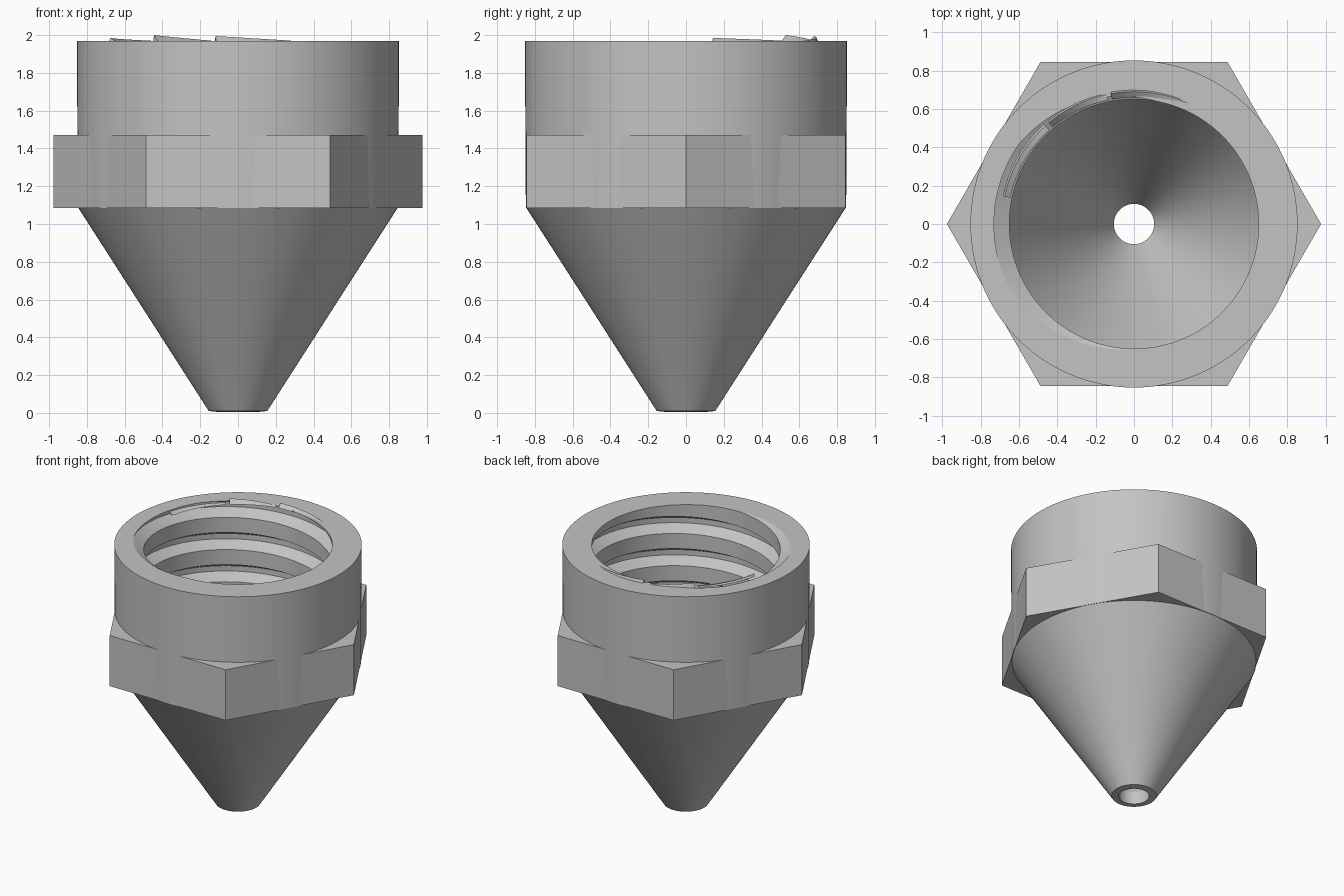
import bpy, bmesh, math
from math import cos, sin, pi, radians

cube = bpy.data.objects.get("Cube")
if cube:
    bpy.data.objects.remove(cube, do_unlink=True)

metal = bpy.data.materials.new("brushed grey metal")
metal.use_nodes = True
GREY = (0.55, 0.55, 0.55, 1)
metal.diffuse_color = GREY
metal.node_tree.nodes["Principled BSDF"].inputs["Base Color"].default_value = GREY

SEGMENTS = 144
TOP, THREAD_BASE = 1.97, 1.08
CREST, ROOT, PITCH = 0.65, 0.73, 0.245
ROOT_HALF, GROOVE_HALF = 0.02, 0.065
ROOT_ANGLE = radians(175)      # where the groove runs out through the rim


def revolve(name, column, start=0.0, end=2 * pi, steps=SEGMENTS):
    """Sweep a closed (radius, z) section, which may change with the angle."""
    bm = bmesh.new()
    rings = []
    for i in range(steps + 1):
        a = start + (end - start) * i / steps
        rings.append([bm.verts.new((r * cos(a), r * sin(a), z)) for r, z in column(a)])
    n = len(rings[0])
    for left, right in zip(rings, rings[1:]):
        for j in range(n):
            k = (j + 1) % n
            bm.faces.new((left[j], right[j], right[k], left[k]))
    if end - start < 2 * pi - 0.01:
        bm.faces.new(rings[0])
        bm.faces.new(rings[-1])
    bmesh.ops.remove_doubles(bm, verts=bm.verts, dist=0.0001)
    bmesh.ops.dissolve_degenerate(bm, edges=bm.edges, dist=0.0001)
    bmesh.ops.recalc_face_normals(bm, faces=bm.faces)
    mesh = bpy.data.meshes.new(name)
    bm.to_mesh(mesh)
    bm.free()
    obj = bpy.data.objects.new(name, mesh)
    bpy.context.collection.objects.link(obj)
    mesh.materials.append(metal)
    bpy.ops.object.select_all(action="DESELECT")
    obj.select_set(True)
    bpy.context.view_layer.objects.active = obj
    bpy.ops.object.shade_smooth_by_angle(angle=radians(25))
    return obj


def thread_radius(z, centre):
    """Trapezoidal thread section around the groove centre height."""
    d = abs((z - centre + PITCH / 2) % PITCH - PITCH / 2)
    t = (d - ROOT_HALF) / (GROOVE_HALF - ROOT_HALF)
    return ROOT + (CREST - ROOT) * min(1, max(0, t))


def body_section(a):
    # Internal helix, clipped between its base and the rim
    centre = TOP + PITCH * (a - ROOT_ANGLE) / (2 * pi)
    heights = [centre + k * PITCH + off for k in range(-6, 3)
               for off in (-GROOVE_HALF, -ROOT_HALF, ROOT_HALF, GROOVE_HALF)]
    heights = [THREAD_BASE] + [min(TOP, max(THREAD_BASE, z)) for z in heights] + [TOP]
    thread = [(thread_radius(z, centre), z) for z in heights]
    # Bore and funnel below, then rim, barrel and outer cone
    return ([(0.105, 0.005), (0.105, 0.1), (CREST, THREAD_BASE)] + thread +
            [(0.853, TOP), (0.848, 1.085), (0.845, 1.085), (0.155, 0.01)])


def hex_section(a):
    r = 0.845 / cos(a % (pi / 3) - pi / 6)
    return [(0.8, 1.085), (r, 1.085), (r, 1.47), (0.8, 1.47)]


revolve("nozzle_body", body_section)
revolve("hex_collar", hex_section)

# Thin burrs on the rim where the thread runs out
for i, (high, low, peak) in enumerate([(168, 132, 1.985), (130, 102, 2.0), (100, 66, 1.995)]):
    a0, a1 = radians(low), radians(high)

    def burr_section(a):
        z = TOP + (peak - TOP) * (0.02 + 0.98 * (a - a0) / (a1 - a0))
        return [(0.66, TOP - 0.004), (0.70, TOP - 0.004), (0.69, z)]

    revolve(f"rim_burr_{i + 1}", burr_section, a0, a1, 12)
